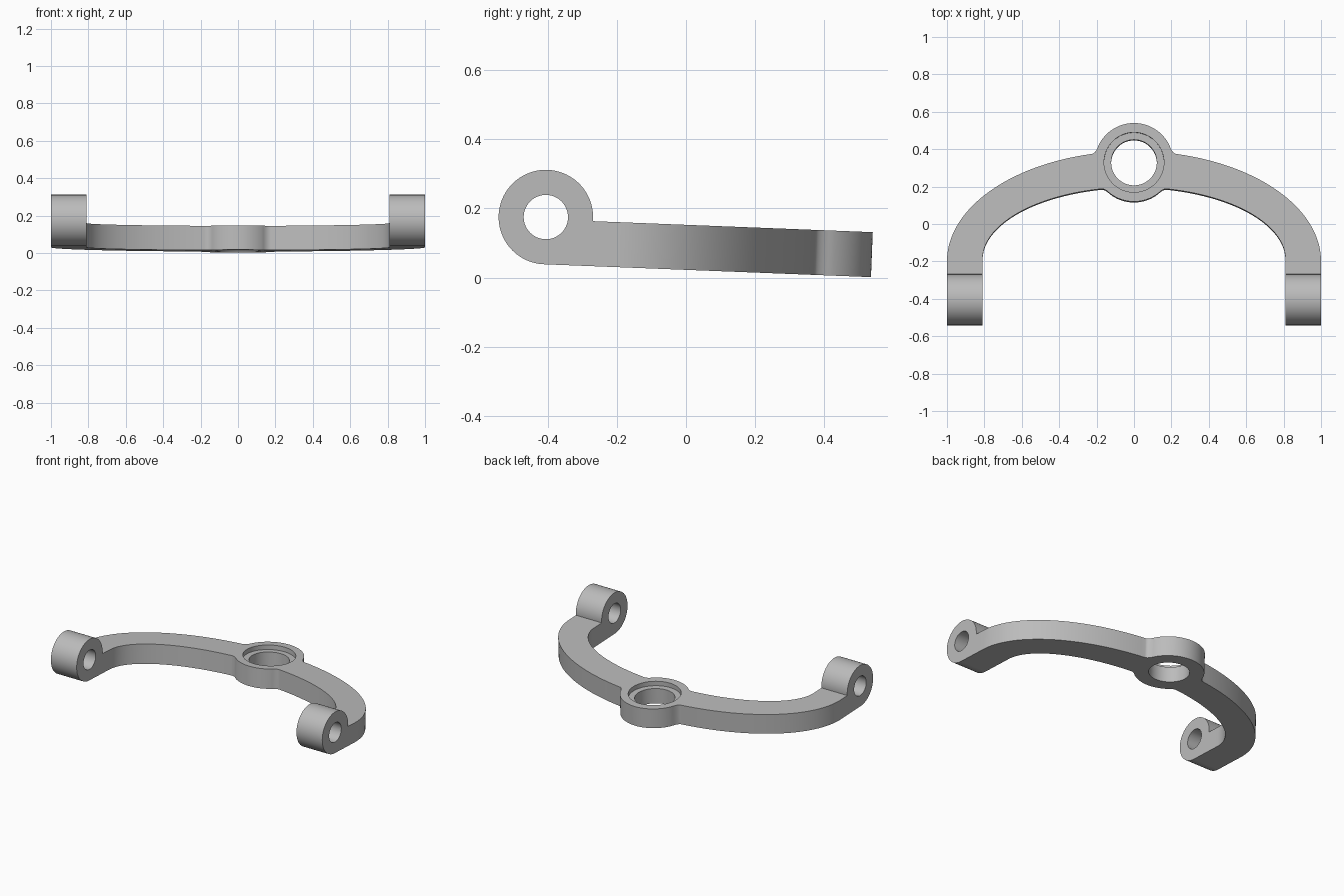
import bpy, bmesh
from math import sin, cos, pi, radians
from mathutils import Matrix, Vector

if "Cube" in bpy.data.objects:
    bpy.data.objects.remove(bpy.data.objects["Cube"], do_unlink=True)

TILT = radians(2.25)      # the bow slopes down towards the back
THICK = 0.13
LUG_Y, LUG_Z, LUG_R = -0.405, 0.175, 0.1365
INNER_X = 0.81
HUB_Y, HUB_R = 0.325, 0.21

steel = bpy.data.materials.new("plain grey")
steel.use_nodes = True
GREY = (0.5, 0.5, 0.5, 1)
steel.diffuse_color = GREY
steel.node_tree.nodes["Principled BSDF"].inputs["Base Color"].default_value = GREY


def add_object(name, bm):
    bmesh.ops.recalc_face_normals(bm, faces=bm.faces[:])
    mesh = bpy.data.meshes.new(name)
    bm.to_mesh(mesh)
    bm.free()
    mesh.materials.append(steel)
    obj = bpy.data.objects.new(name, mesh)
    bpy.context.collection.objects.link(obj)
    return obj


def cylinder(name, radius, depth, centre, along_x=False):
    bm = bmesh.new()
    matrix = Matrix.Translation(centre)
    if along_x:
        matrix = matrix @ Matrix.Rotation(pi / 2, 4, 'Y')
    bmesh.ops.create_cone(bm, cap_ends=True, segments=96, radius1=radius,
                          radius2=radius, depth=depth, matrix=matrix)
    return add_object(name, bm)


def combine(target, tool, operation):
    """Apply a boolean and discard the tool object."""
    mod = target.modifiers.new(operation, 'BOOLEAN')
    mod.operation, mod.solver, mod.object = operation, 'EXACT', tool
    bpy.ops.object.select_all(action='DESELECT')
    bpy.context.view_layer.objects.active = target
    target.select_set(True)
    bpy.ops.object.modifier_apply(modifier=mod.name)
    bpy.data.objects.remove(tool, do_unlink=True)


def arc(cx, cy, rx, ry, start, end, steps):
    angles = [start + (end - start) * i / steps for i in range(steps + 1)]
    return [Vector((cx + rx * cos(a), cy + ry * sin(a))) for a in angles]


def fillet(a, corner, b, steps=10):
    """Curve between a and b, without its end points."""
    ts = [i / steps for i in range(1, steps)]
    return [a * (1 - t) ** 2 + corner * 2 * t * (1 - t) + b * t * t for t in ts]


# Half outline of the bow, from the outer end to the hub and back inside
outer = arc(0, -0.205, 1, 0.59, 0, radians(77), 48)
hub = arc(0, HUB_Y, HUB_R, HUB_R, radians(26), pi / 2, 24)
hub_low = arc(0, HUB_Y, HUB_R, HUB_R, -pi / 2, radians(-51), 16)
inner = arc(0, -0.195, INNER_X, 0.387, radians(77), 0, 48)

back = [Vector((1, LUG_Y))] + outer
back += fillet(outer[-1], Vector((0.205, 0.373)), hub[0]) + hub
front = hub_low + fillet(hub_low[-1], Vector((0.156, 0.187)), inner[0])
front += inner + [Vector((INNER_X, LUG_Y))]


def mirrored(points):
    return [Vector((-p.x, p.y)) for p in reversed(points)]


outline = back + mirrored(back)[1:] + mirrored(front) + front[1:]

# Bow with hub
bm = bmesh.new()
base = bm.faces.new([bm.verts.new((p.x, p.y, 0)) for p in outline])
top = bmesh.ops.extrude_face_region(bm, geom=[base])
bmesh.ops.translate(bm, vec=(0, 0, THICK),
                    verts=[v for v in top["geom"] if isinstance(v, bmesh.types.BMVert)])
bracket = add_object("bracket_bow", bm)

# Hub bore and the shallow recess around it
combine(bracket, cylinder("bore_cutter", 0.122, 1, (0, HUB_Y, 0)), 'DIFFERENCE')
combine(bracket, cylinder("recess_cutter", 0.16, 0.06, (0, HUB_Y, THICK)), 'DIFFERENCE')

bracket.data.transform(Matrix.Translation((0, 0, 0.0225)) @ Matrix.Rotation(-TILT, 4, 'X'))

# Pivot lugs at both ends, with their cross holes
for side in (-1, 1):
    centre = (side * (1 + INNER_X) / 2, LUG_Y, LUG_Z)
    combine(bracket, cylinder("lug", LUG_R, 1 - INNER_X, centre, True), 'UNION')
combine(bracket, cylinder("pin_cutter", 0.064, 3, (0, LUG_Y, LUG_Z), True), 'DIFFERENCE')

bpy.ops.object.select_all(action='DESELECT')
bpy.context.view_layer.objects.active = bracket
bracket.select_set(True)
bpy.ops.object.shade_smooth_by_angle(angle=radians(30))
